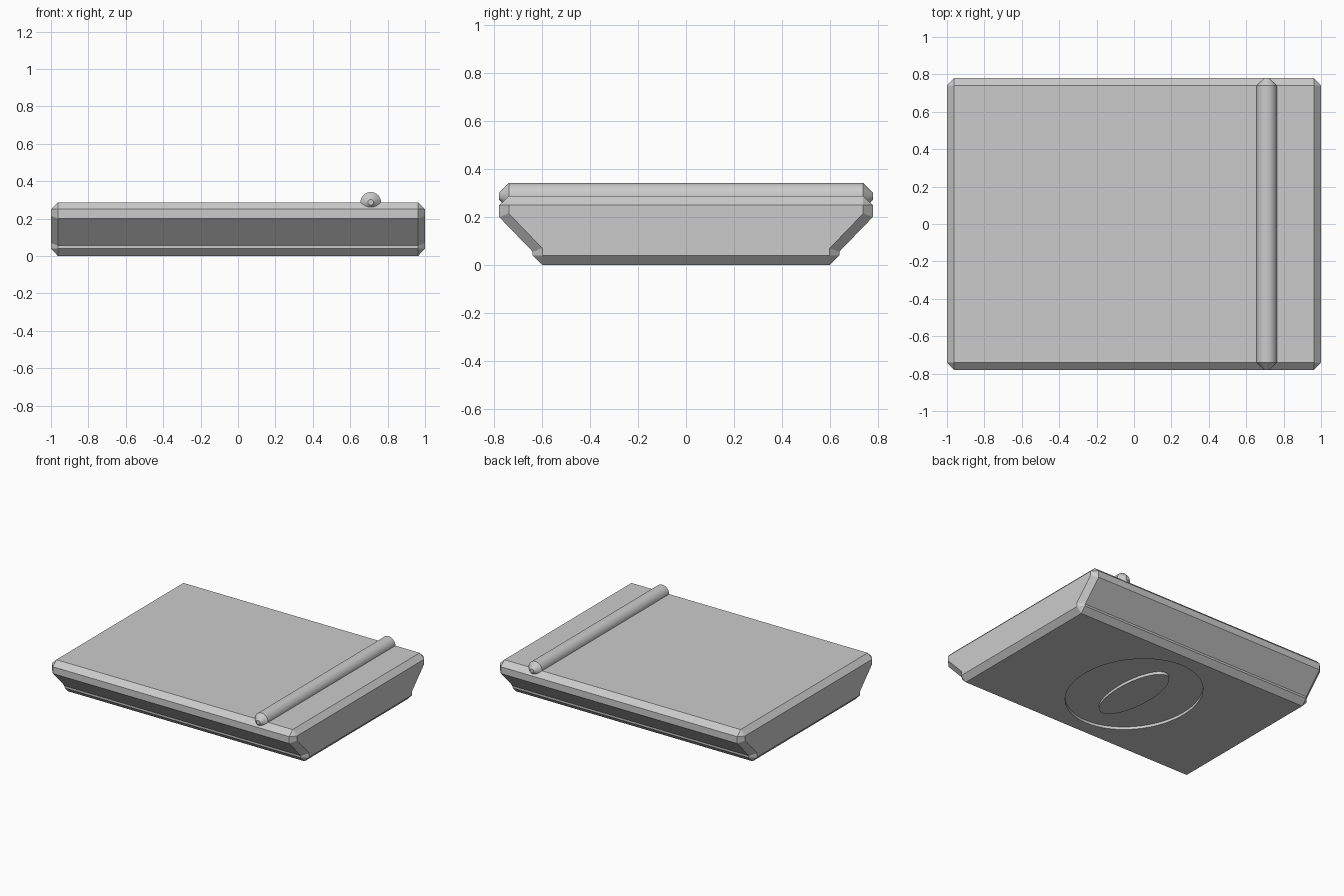
import bpy, bmesh, math

if "Cube" in bpy.data.objects:
    bpy.data.objects.remove(bpy.data.objects["Cube"], do_unlink=True)

grey = bpy.data.materials.new("light grey")
grey.use_nodes = True
grey.diffuse_color = (0.6, 0.6, 0.6, 1)
grey.node_tree.nodes["Principled BSDF"].inputs["Base Color"].default_value = grey.diffuse_color


def finish(bm, name, material=None):
    bmesh.ops.recalc_face_normals(bm, faces=bm.faces)
    mesh = bpy.data.meshes.new(name)
    bm.to_mesh(mesh)
    bm.free()
    if material:
        mesh.materials.append(material)
    obj = bpy.data.objects.new(name, mesh)
    bpy.context.collection.objects.link(obj)
    return obj


def bridge(bm, a, b):
    for i in range(len(a)):
        j = (i + 1) % len(a)
        bm.faces.new((a[i], a[j], b[j], b[i]))


def smooth(obj):
    bpy.ops.object.select_all(action="DESELECT")
    obj.select_set(True)
    bpy.context.view_layer.objects.active = obj
    bpy.ops.object.shade_smooth_by_angle(angle=math.radians(25))


# Slab: a flared section swept along x, with chamfered ends
HALF_LENGTH, CHAMFER, TOP = 1.0, 0.037, 0.287
section = [(0.60, 0), (0.64, 0.04), (0.64, 0.055), (0.78, 0.2), (0.78, 0.25), (0.74, TOP)]
end_section = [(0.60, 0.04), (0.60, 0.04), (0.60, 0.07), (0.74, 0.215), (0.74, 0.25), (0.74, 0.25)]


def section_ring(bm, x, half):
    closed = half + [(-y, z) for y, z in reversed(half)]
    return [bm.verts.new((x, y, z)) for y, z in closed]


bm = bmesh.new()
inner = HALF_LENGTH - CHAMFER
rings = [section_ring(bm, x, half) for x, half in (
    (-HALF_LENGTH, end_section), (-inner, section),
    (inner, section), (HALF_LENGTH, end_section))]
for a, b in zip(rings, rings[1:]):
    bridge(bm, a, b)
for ring in (rings[0], rings[-1]):
    bm.faces.new(ring)
bmesh.ops.remove_doubles(bm, verts=bm.verts, dist=1e-5)
slab = finish(bm, "slab", grey)

# Oval groove sunk into the underside, leaving an oval island
DEPTH, SIDES = 0.02, 64


def oval(bm, a, b, z):
    angles = [math.tau * i / SIDES for i in range(SIDES)]
    return [bm.verts.new((a * math.cos(t), b * math.sin(t), z)) for t in angles]


bm = bmesh.new()
loops = [oval(bm, a, b, z) for a, b, z in (
    (0.43, 0.5, -DEPTH), (0.43, 0.5, DEPTH), (0.13, 0.33, DEPTH), (0.13, 0.33, -DEPTH))]
for i, loop in enumerate(loops):
    bridge(bm, loop, loops[(i + 1) % len(loops)])
cutter = finish(bm, "groove_cutter")
cutter.hide_render = True
cut = slab.modifiers.new("groove", "BOOLEAN")
cut.operation = "DIFFERENCE"
cut.solver = "EXACT"
cut.object = cutter
bpy.context.view_layer.objects.active = slab
bpy.ops.object.modifier_apply(modifier=cut.name)
bpy.data.objects.remove(cutter, do_unlink=True)
smooth(slab)

# Half-sunk round bar across the top, tapered at both ends
bm = bmesh.new()
rings = []
for y, r in ((-0.78, 0.015), (-0.74, 0.055), (0.74, 0.055), (0.78, 0.015)):
    angles = [math.tau * i / 32 for i in range(32)]
    rings.append([bm.verts.new((0.71 + r * math.cos(t), y, TOP + r * math.sin(t))) for t in angles])
for a, b in zip(rings, rings[1:]):
    bridge(bm, a, b)
bm.faces.new(rings[0])
bm.faces.new(rings[-1])
smooth(finish(bm, "round_bar", grey))
